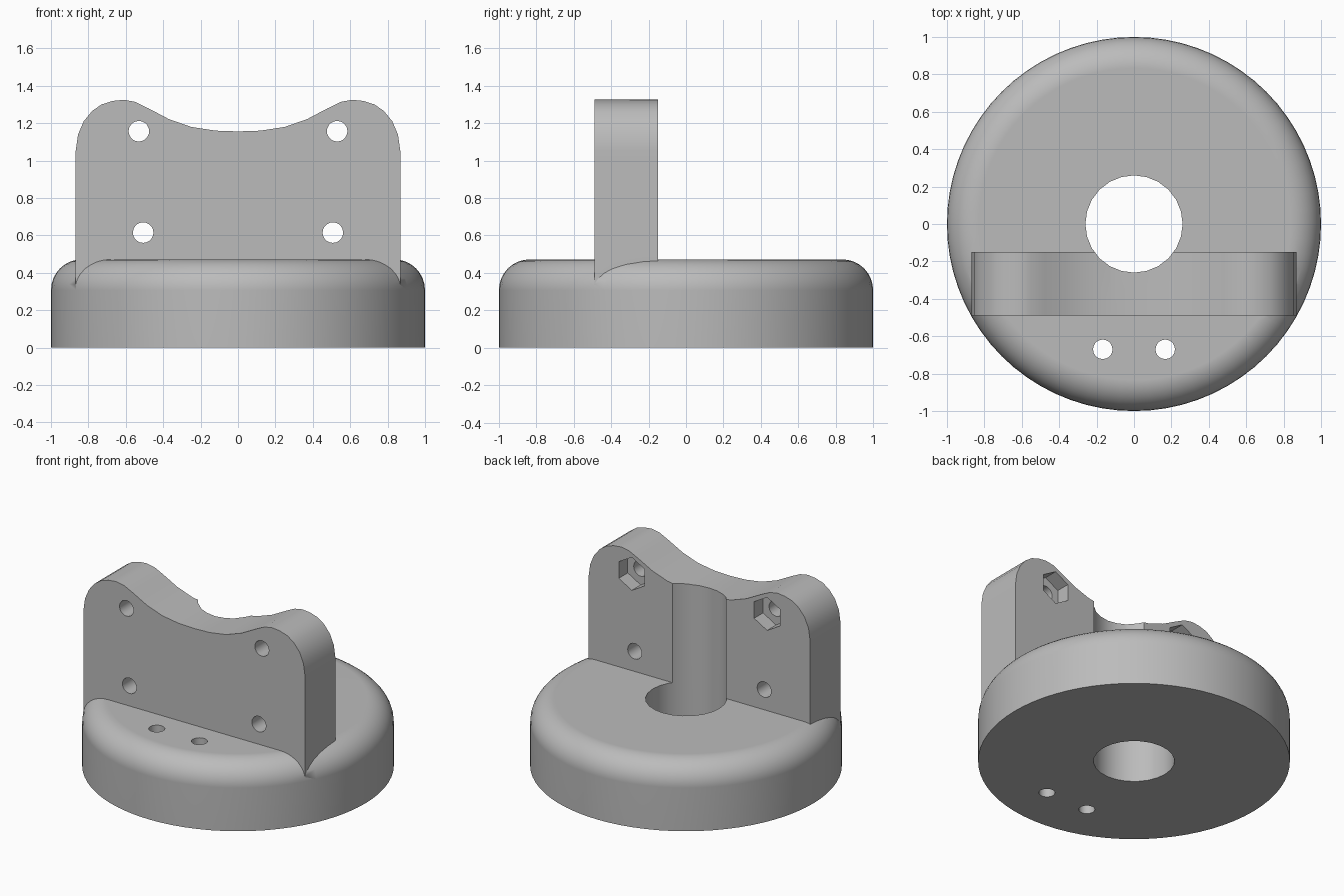
import bpy, bmesh, math
from mathutils import Matrix

cube = bpy.data.objects.get("Cube")
if cube:
    bpy.data.objects.remove(cube, do_unlink=True)

grey = bpy.data.materials.new("plain grey")
grey.use_nodes = True
colour = (0.5, 0.5, 0.5, 1)
grey.diffuse_color = colour
grey.node_tree.nodes["Principled BSDF"].inputs["Base Color"].default_value = colour


def make_object(name, bm):
    bmesh.ops.recalc_face_normals(bm, faces=bm.faces)
    mesh = bpy.data.meshes.new(name)
    bm.to_mesh(mesh)
    bm.free()
    mesh.materials.append(grey)
    ob = bpy.data.objects.new(name, mesh)
    bpy.context.collection.objects.link(ob)
    return ob


def extrude_profile(name, points, y0, y1):
    """Solid from an x-z outline, running from y0 to y1."""
    bm = bmesh.new()
    face = bm.faces.new([bm.verts.new((x, y0, z)) for x, z in points])
    out = bmesh.ops.extrude_face_region(bm, geom=[face])
    moved = [g for g in out["geom"] if isinstance(g, bmesh.types.BMVert)]
    bmesh.ops.translate(bm, verts=moved, vec=(0, y1 - y0, 0))
    return make_object(name, bm)


def cylinder(name, radius, depth, sides, centre, along_y=False, turn=0):
    bm = bmesh.new()
    matrix = Matrix.Translation(centre)
    if along_y:
        matrix = matrix @ Matrix.Rotation(math.pi / 2, 4, 'X')
    matrix = matrix @ Matrix.Rotation(turn, 4, 'Z')
    bmesh.ops.create_cone(bm, cap_ends=True, segments=sides, radius1=radius,
                          radius2=radius, depth=depth, matrix=matrix)
    return make_object(name, bm)


def boolean(target, other, operation):
    other.hide_render = True
    mod = target.modifiers.new(operation.lower(), 'BOOLEAN')
    mod.operation = operation
    mod.solver = 'EXACT'
    mod.object = other
    bpy.context.view_layer.objects.active = target
    bpy.ops.object.modifier_apply(modifier=mod.name)
    bpy.data.objects.remove(other, do_unlink=True)


# Round base with a filleted top rim
HEIGHT, FILLET = 0.472, 0.165
base = cylinder("round_base_with_bracket", 1, HEIGHT, 72, (0, 0, HEIGHT / 2))
bm = bmesh.new()
bm.from_mesh(base.data)
rim = [e for e in bm.edges if all(v.co.z > HEIGHT - 0.01 for v in e.verts)]
bmesh.ops.bevel(bm, geom=rim, offset=FILLET, offset_type='OFFSET',
                segments=8, profile=0.5, affect='EDGES')
bm.to_mesh(base.data)
bm.free()

# Upright bracket: two rounded shoulders with a saddle between them
half = [(0.868, 0.2), (0.868, 1.05), (0.855, 1.14), (0.825, 1.21), (0.78, 1.265),
        (0.73, 1.3), (0.67, 1.319), (0.61, 1.325), (0.55, 1.314), (0.48, 1.28),
        (0.37, 1.222), (0.25, 1.18), (0.12, 1.16)]
outline = half + [(0, 1.156)] + [(-x, z) for x, z in reversed(half)]
bracket = extrude_profile("bracket", outline, -0.49, -0.15)
boolean(base, bracket, 'UNION')

# Central bore, cutting through the base and the back of the bracket
boolean(base, cylinder("bore", 0.26, 4, 24, (0, 0, 0)), 'DIFFERENCE')

for side in (-1, 1):
    # Bolt holes through the bracket
    for x, z in ((0.53, 1.157), (0.507, 0.615)):
        boolean(base, cylinder("bolt_hole", 0.055, 1, 20, (side * x, -0.32, z), True),
                'DIFFERENCE')
    # Hexagonal nut pocket on the back of each upper hole
    boolean(base, cylinder("nut_pocket", 0.117, 0.2, 6, (side * 0.53, -0.15, 1.157),
                           True), 'DIFFERENCE')
    # Vertical holes through the base
    boolean(base, cylinder("base_hole", 0.052, 2, 20, (side * 0.167, -0.67, 0)),
            'DIFFERENCE')

# Smooth the curved faces, keep the edges crisp
for ob in bpy.context.selected_objects:
    ob.select_set(False)
base.select_set(True)
bpy.context.view_layer.objects.active = base
bpy.ops.object.shade_smooth_by_angle(angle=math.radians(30))
weighted = base.modifiers.new("even_normals", 'WEIGHTED_NORMAL')
weighted.keep_sharp = True
